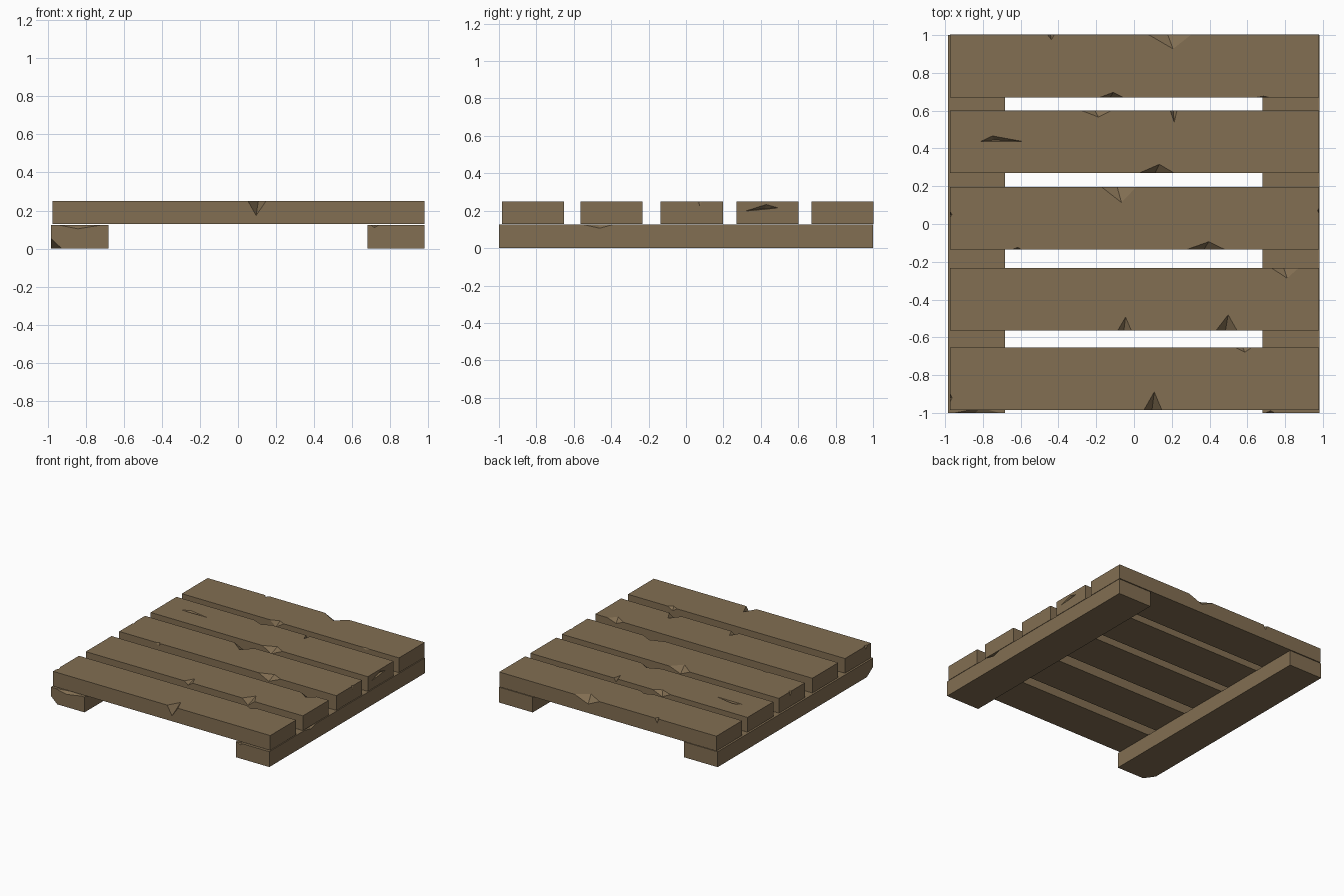
import bpy, bmesh
from mathutils import Vector

if "Cube" in bpy.data.objects:
    bpy.data.objects.remove(bpy.data.objects["Cube"])

wood = bpy.data.materials.new("weathered_brown_wood")
wood.diffuse_color = (0.225, 0.158, 0.085, 1)
wood.use_nodes = True
wood.node_tree.nodes["Principled BSDF"].inputs["Base Color"].default_value = wood.diffuse_color


def hull_into(bm, pts):
    """Add the convex hull of a few points as a closed solid."""
    part = bmesh.new()
    for p in pts:
        part.verts.new(p)
    bmesh.ops.convex_hull(part, input=part.verts[:])
    bmesh.ops.recalc_face_normals(part, faces=part.faces[:])
    tmp = bpy.data.meshes.new("tmp")
    part.to_mesh(tmp)
    part.free()
    bm.from_mesh(tmp)
    bpy.data.meshes.remove(tmp)


def chip(lo, hi, edge, pos, w, d, h):
    """Four-point notch on a top edge: half width w, depth d inward, h down."""
    e = 0.002
    t = hi[2] + e
    if edge in ("front", "back"):
        s, y = (-1, lo[1]) if edge == "front" else (1, hi[1])
        y += s * e
        return [(pos - w, y, t), (pos + w, y, t), (pos + w * .15, y - s * d, t), (pos - w * .1, y, t - h)]
    s, x = (-1, lo[0]) if edge == "left" else (1, hi[0])
    x += s * e
    return [(x, pos - w, t), (x, pos + w, t), (x - s * d, pos, t), (x, pos + w * .1, t - h)]


def board(name, lo, hi, cuts):
    """Box between two corners, with the cut solids removed."""
    bm = bmesh.new()
    bmesh.ops.create_cube(bm, size=1)
    lo, hi = Vector(lo), Vector(hi)
    for v in bm.verts:
        v.co = (lo + hi) / 2 + v.co * (hi - lo)
    me = bpy.data.meshes.new(name)
    bm.to_mesh(me)
    bm.free()
    me.materials.append(wood)
    ob = bpy.data.objects.new(name, me)
    bpy.context.collection.objects.link(ob)
    # all notches of one board share a single cutter
    cm = bmesh.new()
    for pts in cuts:
        hull_into(cm, pts)
    cme = bpy.data.meshes.new(name + "_cutter")
    cm.to_mesh(cme)
    cm.free()
    cme.materials.append(wood)
    cutter = bpy.data.objects.new(name + "_cutter", cme)
    bpy.context.collection.objects.link(cutter)
    cutter.hide_render = True
    mod = ob.modifiers.new("notches", "BOOLEAN")
    mod.operation = "DIFFERENCE"
    mod.solver = "EXACT"
    mod.object = cutter
    dg = bpy.context.evaluated_depsgraph_get()
    ob.data = bpy.data.meshes.new_from_object(ob.evaluated_get(dg))
    ob.data.name = name
    ob.modifiers.clear()
    bpy.data.objects.remove(cutter)
    return ob


# deck planks, front to back: front edge y and worn notches
planks = [
    (-0.985, [("front", .10, .05, .10, .08), ("back", .58, .05, .03, .03),
              ("left", -.92, .03, .015, .03)]),
    (-0.565, [("front", -.05, .04, .08, .03), ("front", .49, .06, .09, .05),
              ("back", .80, .08, .06, .03)]),
    (-0.135, [("front", .38, .11, .045, .05), ("front", -.62, .03, .015, .03),
              ("back", -.08, .10, .09, .04), ("right", .07, .02, .01, .04),
              ("left", .05, .02, .015, .04)]),
    (0.270, [("front", .12, .10, .05, .05), ("back", -.20, .09, .04, .04),
             ("back", .21, .02, .07, .03)]),
    (0.670, [("front", -.12, .07, .03, .05), ("front", .68, .05, .01, .02),
             ("back", .19, .12, .08, .05), ("back", -.44, .02, .03, .04)]),
]
for i, (y, notches) in enumerate(planks):
    lo, hi = (-0.975, y, 0.13), (0.98, y + 0.332, 0.25)
    cuts = [chip(lo, hi, *n) for n in notches]
    if i == 3:
        # long gouges in the top and the right end of this plank
        cuts.append([(-.82, .435, .252), (-.57, .435, .252), (-.75, .468, .252), (-.74, .445, .225)])
        cuts.append([(.982, .31, .197), (.982, .50, .215), (.982, .43, .235), (.955, .42, .212)])
    board(f"deck_plank_{i + 1}", lo, hi, cuts)

# runners under both ends of the planks
lo, hi = (-0.985, -1, 0), (-0.682, 1, 0.125)
board("left_runner", lo, hi, [
    chip(lo, hi, "front", -.83, .14, .03, .025),
    # broken lower front corner
    [(-.91, -1.01, -.01), (-.995, -.89, -.01), (-.995, -1.01, .07), (-1.02, -1.04, -.04)]])
lo, hi = (0.68, -1, 0), (0.982, 1, 0.125)
board("right_runner", lo, hi, [
    chip(lo, hi, "right", -.47, .09, .03, .022),
    chip(lo, hi, "front", .72, .03, .015, .02)])
